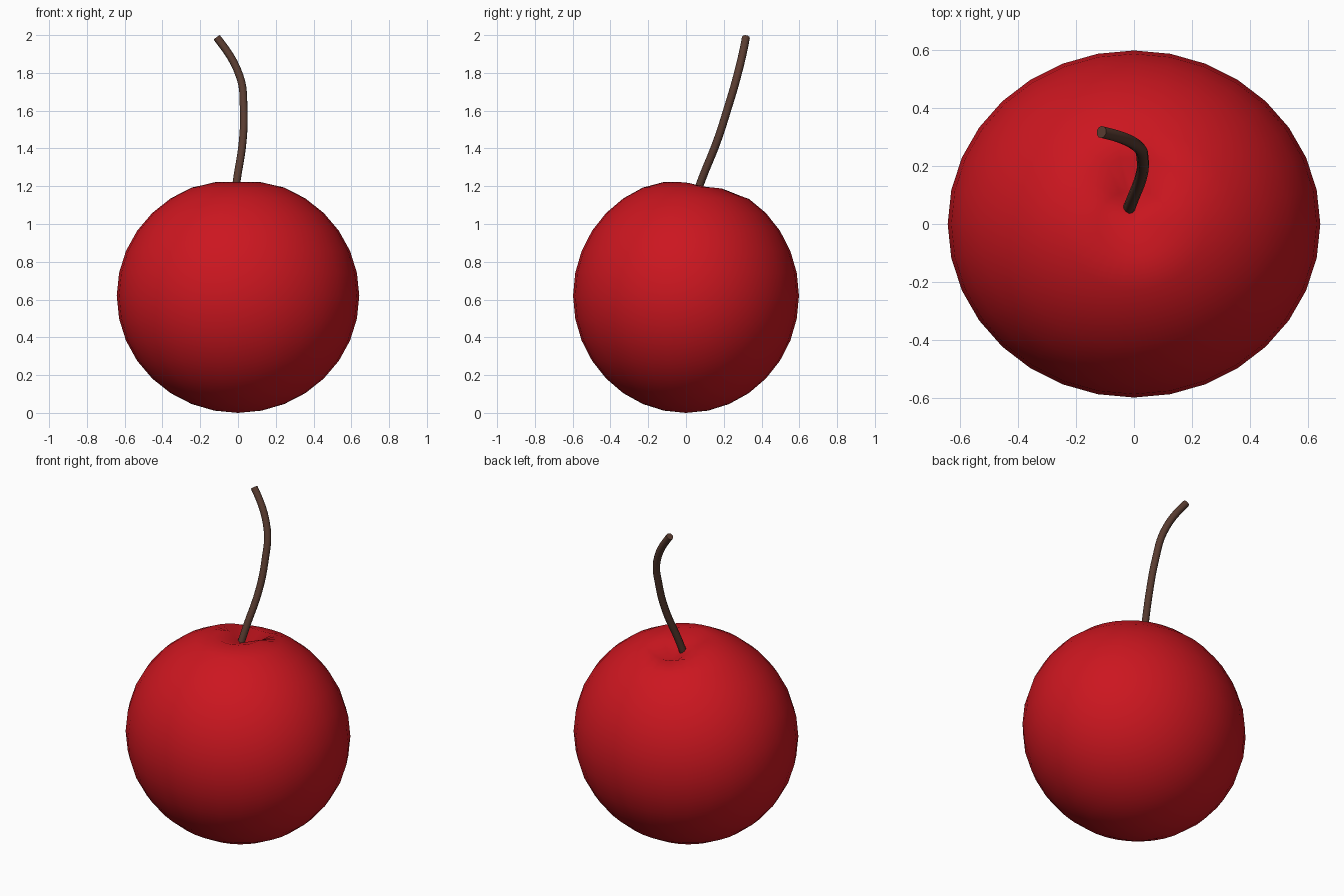
import bpy, bmesh, math

if "Cube" in bpy.data.objects:
    bpy.data.objects.remove(bpy.data.objects["Cube"])


def material(name, color):
    m = bpy.data.materials.new(name)
    m.diffuse_color = color
    m.use_nodes = True
    m.node_tree.nodes["Principled BSDF"].inputs["Base Color"].default_value = m.diffuse_color
    return m


# Fruit: slightly flattened sphere with a dent that opens towards the back
bm = bmesh.new()
bmesh.ops.create_uvsphere(bm, u_segments=32, v_segments=16, radius=1)
for v in bm.verts:
    v.co.x *= 0.642
    v.co.y *= 0.598
    v.co.z = 0.62 + 0.62 * v.co.z
    if v.co.z > 0.9:
        x, y = v.co.x, v.co.y
        v.co.z -= 0.11 * math.exp(-(x / 0.09) ** 2 - ((y - 0.09) / 0.12) ** 2)
for f in bm.faces:
    f.smooth = True
mesh = bpy.data.meshes.new("cherry_fruit")
bm.to_mesh(mesh)
bm.free()
fruit = bpy.data.objects.new("cherry_fruit", mesh)
bpy.context.collection.objects.link(fruit)
mesh.materials.append(material("red_skin", (0.6, 0.008, 0.014, 1)))

# Stem: thin round tube along a curved path
path = [(-0.025, 0.035, 1.10), (-0.005, 0.085, 1.24), (0.025, 0.165, 1.44),
        (0.03, 0.22, 1.61), (0.01, 0.27, 1.78), (-0.112, 0.317, 1.987)]
curve = bpy.data.curves.new("stem", 'CURVE')
curve.dimensions = '3D'
curve.bevel_depth = 0.021
curve.bevel_resolution = 3
curve.resolution_u = 6
curve.use_fill_caps = True
spline = curve.splines.new('BEZIER')
spline.bezier_points.add(len(path) - 1)
for p, co in zip(spline.bezier_points, path):
    p.co = co
    p.handle_left_type = p.handle_right_type = 'AUTO'
# Bend the tip sideways
bpy.context.view_layer.update()
tip = spline.bezier_points[-1]
tip.handle_left_type = 'FREE'
tip.handle_left = (-0.06, 0.305, 1.92)
stem = bpy.data.objects.new("stem", curve)
bpy.context.collection.objects.link(stem)
curve.materials.append(material("brown_stem", (0.10, 0.045, 0.03, 1)))

# Bake the tube to a mesh
bpy.context.view_layer.objects.active = stem
stem.select_set(True)
bpy.ops.object.convert(target='MESH')
bpy.ops.object.shade_smooth_by_angle(angle=math.radians(40))
